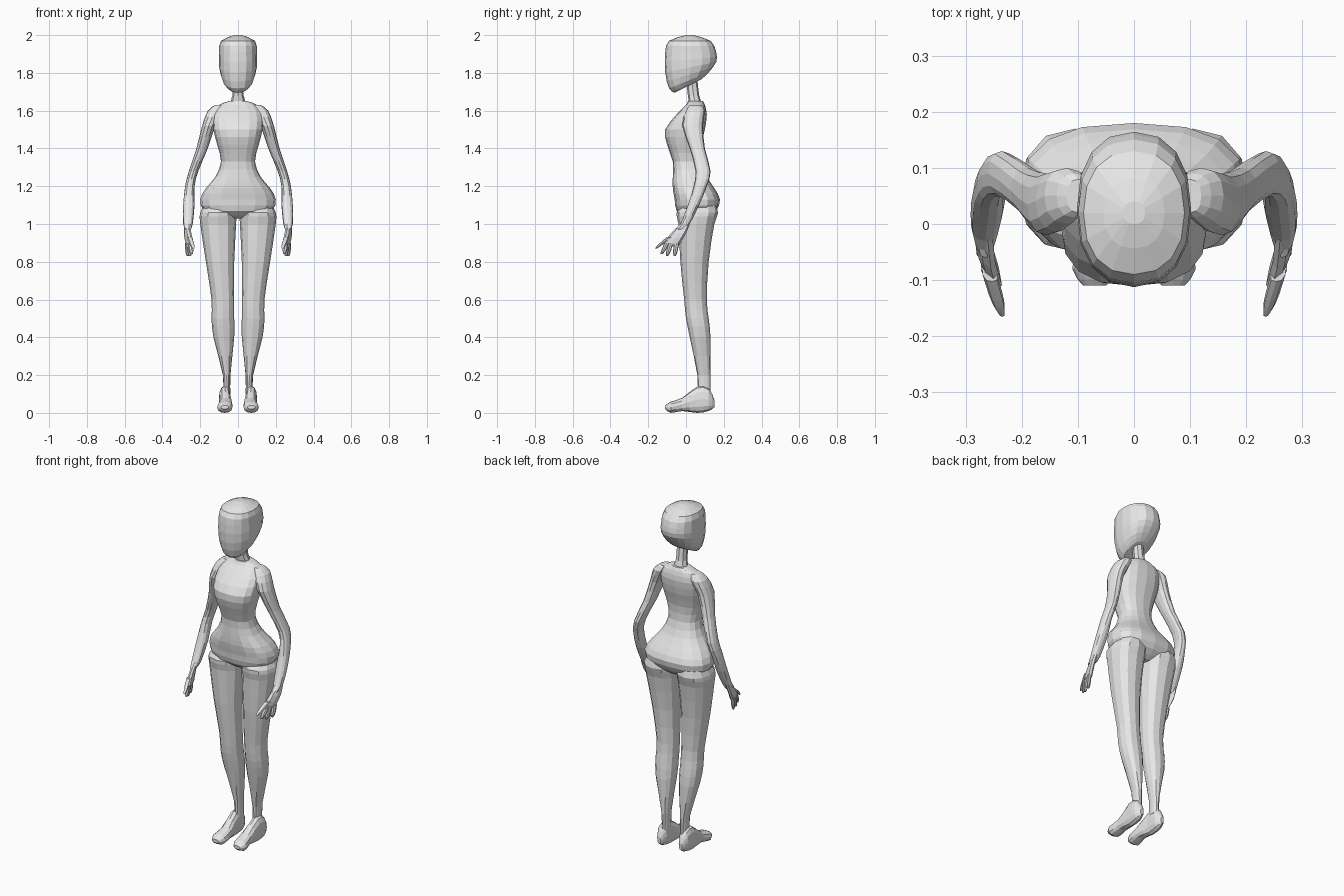
import bpy
import bmesh
import math
from mathutils import Vector

default_cube = bpy.data.objects.get("Cube")
if default_cube:
    bpy.data.objects.remove(default_cube, do_unlink=True)

# One plain grey for the whole figure
grey = bpy.data.materials.new("plain grey")
grey.use_nodes = True
colour = (0.8, 0.8, 0.8, 1)
grey.diffuse_color = colour
for node in grey.node_tree.nodes:
    if node.type == 'BSDF_PRINCIPLED':
        node.inputs["Base Color"].default_value = colour


def rounded(angle, power):
    """Point on a unit superellipse."""
    cosine, sine = math.cos(angle), math.sin(angle)
    bend = 2 / power
    return (math.copysign(abs(cosine) ** bend, cosine),
            math.copysign(abs(sine) ** bend, sine))


def smoothed(rows):
    """Add one section on a smooth curve between each pair of sections."""
    result = [rows[0]]
    for index in range(len(rows) - 1):
        before = rows[max(index - 1, 0)]
        start, end = rows[index], rows[index + 1]
        after = rows[min(index + 2, len(rows) - 1)]
        middle = [(9 * (b + c) - a - d) / 16
                  for a, b, c, d in zip(before, start, end, after)]
        result += [middle, end]
    return result


def loft(name, rows, sides=12, power=2.3, side=1, along_y=False):
    """Skin cross-sections (height, x min, x max, y min, y max, optional tilt).
    With along_y the sections are stacked from back to front instead."""
    bm = bmesh.new()
    rings = []
    sections = smoothed([(*row, 0)[:6] for row in rows])
    for height, x_min, x_max, y_min, y_max, tilt in sections:
        ring = []
        for step in range(sides):
            u, v = rounded(math.tau * step / sides, power)
            x = (x_min + x_max) / 2 + u * (x_max - x_min) / 2
            rise = v * (y_max - y_min) / 2
            y = (y_min + y_max) / 2 + rise
            z = height + tilt * rise
            place = Vector((x * side, z, y)) if along_y else Vector((x * side, y, z))
            ring.append(bm.verts.new(place))
        rings.append(ring)
    for low, high in zip(rings, rings[1:]):
        for step in range(sides):
            following = (step + 1) % sides
            bm.faces.new((low[step], low[following], high[following], high[step]))
    bm.faces.new(rings[0])
    bm.faces.new(rings[-1])
    bmesh.ops.recalc_face_normals(bm, faces=bm.faces)
    mesh = bpy.data.meshes.new(name)
    bm.to_mesh(mesh)
    bm.free()
    mesh.materials.append(grey)
    part = bpy.data.objects.new(name, mesh)
    bpy.context.collection.objects.link(part)
    return part


def centred(rows):
    """Turn (height, half width, ...) rows into full sections."""
    return [(height, -half, half, *rest) for height, half, *rest in rows]


# Head, with a jaw line that climbs towards the back
loft("head", centred([
    (1.73, .05, -.06, .08, .5),
    (1.76, .08, -.09, .12, .4),
    (1.83, .1, -.11, .16, .2),
    (1.91, .1, -.11, .16, 0),
    (1.97, .09, -.09, .13, 0),
    (2, .02, 0, .04, 0),
]), sides=16)

# Neck
loft("neck", centred([
    (1.62, .05, .02, .09),
    (1.68, .03, .01, .07),
    (1.77, .03, 0, .06),
]), sides=8)

# Torso from the crotch to the collar
loft("torso", centred([
    (1.03, .08, 0, .11),
    (1.07, .18, -.05, .16),
    (1.13, .2, -.06, .18),
    (1.19, .17, -.07, .15),
    (1.25, .12, -.07, .11),
    (1.33, .09, -.07, .08),
    (1.42, .11, -.1, .08),
    (1.5, .13, -.11, .1),
    (1.58, .13, -.05, .11),
    (1.63, .1, 0, .1),
    (1.65, .05, .01, .09),
]), sides=16, power=2.5)

leg_rows = [
    (1.12, .03, .17, 0, .15),
    (1.06, .01, .2, -.05, .17),
    (1, .01, .2, -.04, .15),
    (.8, .02, .17, -.03, .12),
    (.6, .02, .14, -.01, .11),
    (.5, .02, .14, 0, .12),
    (.4, .02, .13, .02, .13),
    (.2, .04, .08, .06, .13),
    (.1, .04, .08, .06, .13),
]
# Heel to toe
foot_rows = [
    (.15, .06, .08, .03, .07),
    (.12, .04, .1, .01, .13),
    (.06, .04, .1, 0, .14),
    (-.02, .03, .1, .01, .08),
    (-.08, .03, .11, 0, .06),
    (-.11, .05, .09, .02, .04),
]
arm_rows = [
    (1.63, .08, .12, .02, .08),
    (1.6, .08, .16, 0, .1),
    (1.52, .12, .19, -.02, .09),
    (1.4, .16, .22, .02, .1),
    (1.28, .21, .26, .05, .13),
    (1.2, .23, .28, .04, .11),
    (1.1, .23, .29, .01, .07),
    (1, .24, .29, -.03, .02),
    (.97, .25, .28, -.06, 0),
]
palm_rows = [
    (1, .23, .26, -.03, .02),
    (.95, .24, .27, -.08, 0),
    (.9, .24, .27, -.12, -.03),
    (.88, .25, .26, -.11, -.04),
]
# Base and tip of each finger
fingers = {
    "thumb": (Vector((.26, -.09, .93)), Vector((.26, -.16, .87))),
    "first_finger": (Vector((.26, -.1, .9)), Vector((.26, -.13, .84))),
    "middle_finger": (Vector((.26, -.08, .9)), Vector((.26, -.1, .83))),
    "last_finger": (Vector((.26, -.05, .9)), Vector((.26, -.06, .83))),
}


def finger_rows(base, tip):
    """Round sections that taper quickly near the fingertip."""
    rows = []
    for along in (0, .5, .8, 1):
        x, y, z = base.lerp(tip, along)
        radius = .013 * (1 - .6 * along ** 4)
        rows.append((z, x - radius, x + radius, y - radius, y + radius))
    return rows


def turn_inward(part, side):
    """Shear a hand part so that its front edge leans to the body."""
    for vert in part.data.vertices:
        vert.co.x += side * .3 * (vert.co.y + .08)


# Limbs, one set for each side
for label, side in (("left", 1), ("right", -1)):
    loft(label + "_leg", leg_rows, side=side)
    loft(label + "_foot", foot_rows, side=side, along_y=True)
    loft(label + "_arm", arm_rows, side=side)
    hand_parts = [loft(label + "_palm", palm_rows, sides=8, side=side)]
    for finger, (base, tip) in fingers.items():
        hand_parts.append(loft(label + "_" + finger, finger_rows(base, tip),
                               sides=8, side=side))
    for part in hand_parts:
        turn_inward(part, side)
